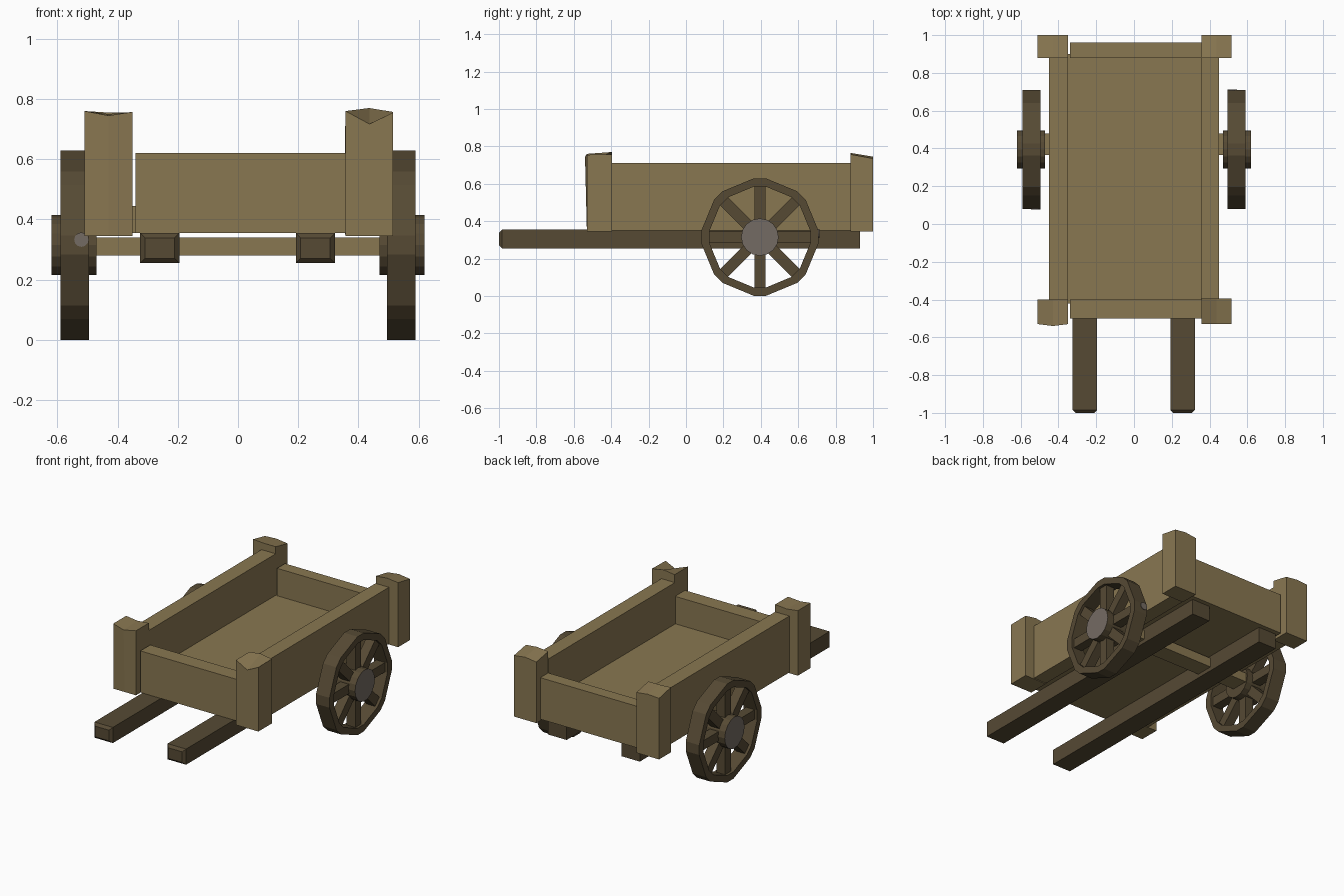
import bpy, bmesh
from math import radians, cos, sin, pi
from mathutils import Matrix, Vector

if "Cube" in bpy.data.objects:
    bpy.data.objects.remove(bpy.data.objects["Cube"])


def material(name, rgb):
    m = bpy.data.materials.new(name)
    m.use_nodes = True
    m.diffuse_color = (*rgb, 1)
    m.node_tree.nodes["Principled BSDF"].inputs["Base Color"].default_value = (*rgb, 1)
    return m


LIGHT = material("light wood", (0.25, 0.185, 0.083))
DARK = material("dark wood", (0.093, 0.068, 0.034))
GREY = material("grey metal", (0.175, 0.147, 0.125))


def finish(name, bm, *mats):
    bmesh.ops.recalc_face_normals(bm, faces=bm.faces)
    mesh = bpy.data.meshes.new(name)
    bm.to_mesh(mesh)
    bm.free()
    for m in mats:
        mesh.materials.append(m)
    ob = bpy.data.objects.new(name, mesh)
    bpy.context.collection.objects.link(ob)
    return ob


def add_box(bm, x, y, z, matrix=Matrix()):
    lo, hi = Vector((x[0], y[0], z[0])), Vector((x[1], y[1], z[1]))
    local = Matrix.Translation((lo + hi) / 2) @ Matrix.Diagonal((*(hi - lo), 1))
    return bmesh.ops.create_cube(bm, size=1, matrix=matrix @ local)["verts"]


def box(name, x, y, z, mat):
    bm = bmesh.new()
    add_box(bm, x, y, z)
    return finish(name, bm, mat)


def post(name, x, y, front_top, back_top, bulge=0.0):
    """Rough-cut post: three columns front and back, each with its own height."""
    bm = bmesh.new()
    xs = (x[0], (x[0] + x[1]) / 2, x[1])
    ring = [(xs[i], y[0], front_top[i], -bulge if i == 1 else 0) for i in range(3)]
    ring += [(xs[i], y[1], back_top[i], 0) for i in (2, 1, 0)]
    low = [bm.verts.new((px, py, 0.345)) for px, py, _, _ in ring]
    top = [bm.verts.new((px, py + d, pz)) for px, py, pz, d in ring]
    for i in range(6):
        j = (i + 1) % 6
        bm.faces.new((low[i], low[j], top[j], top[i]))
    for loop in (low, top):
        bm.faces.new((loop[0], loop[1], loop[4], loop[5]))
        bm.faces.new((loop[1], loop[2], loop[3], loop[4]))
    return finish(name, bm, LIGHT)


# Cart body
box("floor", (-0.36, 0.36), (-0.42, 0.9), (0.355, 0.445), LIGHT)
box("right_side_board", (-0.45, -0.35), (-0.40, 0.88), (0.35, 0.71), LIGHT)
box("left_side_board", (0.355, 0.45), (-0.40, 0.88), (0.35, 0.71), LIGHT)
box("front_board", (-0.34, 0.36), (-0.50, -0.40), (0.355, 0.62), LIGHT)
box("back_board", (-0.34, 0.36), (0.88, 0.96), (0.355, 0.62), LIGHT)

# Corner posts
RIGHT, LEFT = (-0.51, -0.35), (0.357, 0.515)
post("front_right_post", RIGHT, (-0.53, -0.40), (0.76, 0.745, 0.757), (0.76, 0.75, 0.757), 0.01)
post("front_left_post", LEFT, (-0.53, -0.395), (0.76, 0.717, 0.755), (0.76, 0.77, 0.757))
post("back_right_post", RIGHT, (0.88, 1.0), (0.76, 0.755, 0.755), (0.735, 0.74, 0.73))
post("back_left_post", LEFT, (0.88, 1.0), (0.757, 0.765, 0.757), (0.735, 0.745, 0.735))

# Pull shafts with chamfered front ends
for name, cx in (("right_shaft", -0.26), ("left_shaft", 0.257)):
    bm = bmesh.new()
    add_box(bm, (cx - 0.065, cx + 0.065), (-1.0, 0.93), (0.255, 0.355))
    ends = [e for e in bm.edges if all(v.co.y < -0.9 for v in e.verts)]
    bmesh.ops.bevel(bm, geom=ends, offset=0.016, segments=1, affect="EDGES")
    finish(name, bm, DARK)

# Axle
AXLE_Y, AXLE_Z = 0.395, 0.315
box("axle", (-0.48, 0.48), (0.365, 0.48), (0.28, 0.34), LIGHT)


def wheel_ring(bm, x, radius, spread):
    """Octagon with clipped corners."""
    pts = []
    for i in range(8):
        for s in (-spread, spread):
            a = i * pi / 4 + s
            pts.append(bm.verts.new((x, radius * cos(a), radius * sin(a))))
    return pts


def wheel(prefix, side):
    place = Matrix.Translation((0, AXLE_Y, AXLE_Z)) @ Matrix.Rotation(0 if side > 0 else pi, 4, "Z")

    def done(name, bm, *mats):
        bm.transform(place)
        return finish(prefix + name, bm, *mats)

    # Rim
    bm = bmesh.new()
    loops = [wheel_ring(bm, x, r, s) for x, r, s in (
        (0.495, 0.316, 0.1), (0.59, 0.316, 0.1), (0.59, 0.272, 0.115), (0.495, 0.272, 0.115))]
    for k in range(4):
        a, b = loops[k], loops[(k + 1) % 4]
        for i in range(16):
            j = (i + 1) % 16
            bm.faces.new((a[i], a[j], b[j], b[i]))
    done("wheel_rim", bm, DARK)

    # Spokes
    bm = bmesh.new()
    for i in range(8):
        add_box(bm, (0.512, 0.573), (0.06, 0.285), (-0.03, 0.03), Matrix.Rotation(i * pi / 4, 4, "X"))
    done("wheel_spokes", bm, DARK)

    # Hub with a metal outer face
    bm = bmesh.new()
    turn = Matrix.Translation((0.545, 0, 0)) @ Matrix.Rotation(pi / 2, 4, "Y")
    bmesh.ops.create_cone(bm, cap_ends=True, segments=16, radius1=0.1, radius2=0.1,
                          depth=0.15, matrix=turn)
    bm.normal_update()
    for f in bm.faces:
        f.material_index = 1 if f.normal.x > 0.9 else 0
    done("wheel_hub", bm, DARK, GREY)

    # Small metal plate on the rim
    bm = bmesh.new()
    lie = Matrix.Translation((0.52, 0.315, 0.018)) @ Matrix.Rotation(radians(90), 4, "X")
    bmesh.ops.create_cone(bm, cap_ends=True, segments=12, radius1=0.024, radius2=0.024,
                          depth=0.006, matrix=lie)
    done("wheel_rim_plate", bm, GREY)


wheel("left_", 1)
wheel("right_", -1)
